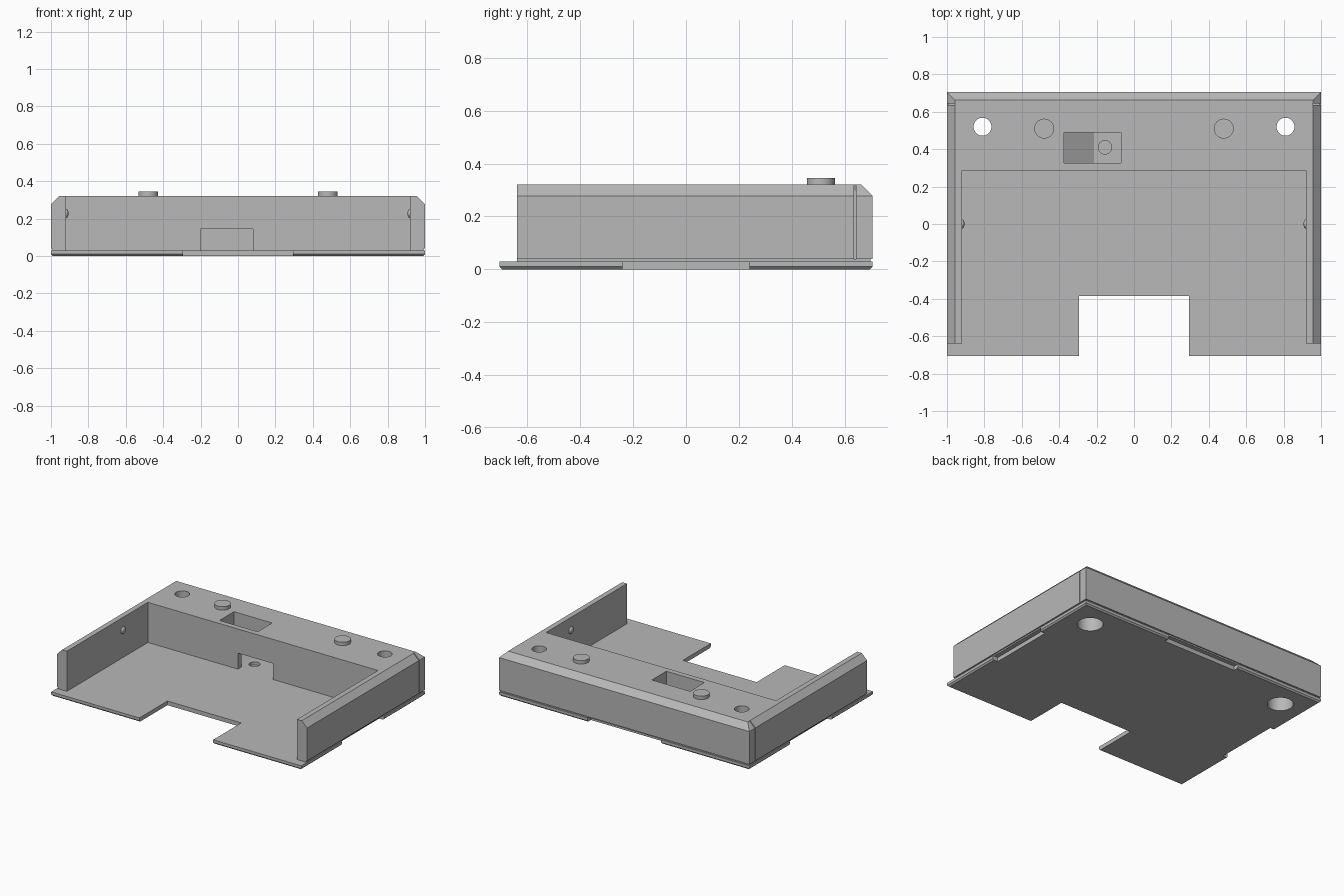
import bpy, bmesh, math
from mathutils import Matrix

old = bpy.data.objects.get("Cube")
if old:
    bpy.data.objects.remove(old)

HX, HY = 1.0, 0.705          # half width and half depth
FRONT, BLOCK = -0.64, 0.285  # front of side walls, front of rear block
TOP = 0.32

grey = bpy.data.materials.new("plain_grey")
grey.use_nodes = True
grey.diffuse_color = (0.48, 0.48, 0.48, 1)
grey.node_tree.nodes["Principled BSDF"].inputs["Base Color"].default_value = (0.48, 0.48, 0.48, 1)


def finish(name, bm):
    bmesh.ops.recalc_face_normals(bm, faces=bm.faces)
    me = bpy.data.meshes.new(name)
    bm.to_mesh(me)
    bm.free()
    me.materials.append(grey)
    ob = bpy.data.objects.new(name, me)
    bpy.context.collection.objects.link(ob)
    return ob


def prism(points, lo, hi, axis="z"):
    """Extrude an outline along z, or an x-z outline along y."""
    bm = bmesh.new()
    place = (lambda a, b: (a, b, lo)) if axis == "z" else (lambda a, b: (a, lo, b))
    face = bm.faces.new([bm.verts.new(place(a, b)) for a, b in points])
    ext = bmesh.ops.extrude_face_region(bm, geom=[face])
    verts = [v for v in ext["geom"] if isinstance(v, bmesh.types.BMVert)]
    move = (0, 0, hi - lo) if axis == "z" else (0, hi - lo, 0)
    bmesh.ops.translate(bm, verts=verts, vec=move)
    return bm


def box(x0, x1, y0, y1, z0, z1):
    return prism([(x0, y0), (x1, y0), (x1, y1), (x0, y1)], z0, z1)


def cylinder(x, y, r, z0, z1):
    bm = bmesh.new()
    bmesh.ops.create_cone(bm, cap_ends=True, segments=40, radius1=r, radius2=r,
                          depth=z1 - z0, matrix=Matrix.Translation((x, y, (z0 + z1) / 2)))
    return bm


def bevel_rim(bm, z, size):
    """Chamfer the edges at one height that lie on the outer sides."""
    def outer(e):
        a, b = (v.co for v in e.verts)
        if abs(a.z - z) > 1e-4 or abs(b.z - z) > 1e-4:
            return False
        on_x = abs(a.x - b.x) < 1e-4 and abs(abs(a.x) - HX) < 1e-4
        on_y = abs(a.y - b.y) < 1e-4 and abs(abs(a.y) - HY) < 1e-4
        return on_x or on_y
    bmesh.ops.bevel(bm, geom=[e for e in bm.edges if outer(e)], offset=size,
                    offset_type="OFFSET", segments=1, affect="EDGES")


def cut(ob, cutters):
    for bm in cutters:
        tool = finish("cutter", bm)
        tool.hide_render = True
        mod = ob.modifiers.new("cut", "BOOLEAN")
        mod.operation, mod.solver, mod.object = "DIFFERENCE", "EXACT", tool
        bpy.context.view_layer.objects.active = ob
        bpy.ops.object.modifier_apply(modifier=mod.name)
        bpy.data.objects.remove(tool)


def smooth(ob):
    ob.data.shade_smooth()
    ob.data.set_sharp_from_angle(angle=math.radians(30))


def u_shape(inset):
    x, wall = HX - inset, 0.92
    return [(-x, FRONT), (-wall, FRONT), (-wall, BLOCK), (wall, BLOCK), (wall, FRONT),
            (x, FRONT), (x, HY - inset), (-x, HY - inset)]


def screw_holes():
    for s in (-1, 1):
        yield cylinder(s * 0.81, 0.52, 0.048, -0.1, 0.5)
        yield cylinder(s * 0.81, 0.52, 0.085, -0.1, 0.2)


def cavity():
    # slot from above with a sloping floor, and the opening in the block front
    yield prism([(-0.375, 0.4), (-0.375, 0.14), (-0.2, 0.02), (-0.07, 0.02), (-0.07, 0.4)],
                0.325, 0.49, "y")
    yield box(-0.2, 0.08, 0.2, 0.49, 0.02, 0.145)


# Base plate: front cut-out, shallow recesses on the other three edges
d, sy, sx = 0.04, 0.24, 0.295
right_half = [(sx, -0.385), (sx, -HY), (HX, -HY), (HX, -sy), (HX - d, -sy), (HX - d, sy),
              (HX, sy), (HX, HY), (sx, HY), (sx, HY - d)]
bm = prism(right_half + [(-x, y) for x, y in reversed(right_half)], 0, 0.03)
bevel_rim(bm, 0, 0.01)
base = finish("base_plate", bm)
cut(base, list(screw_holes()) + [cylinder(-0.155, 0.41, 0.036, 0.008, 0.1)])
smooth(base)

# Slightly inset seam between plate and body
seam = finish("lower_seam", prism(u_shape(0.008), 0.03, 0.04))
cut(seam, list(screw_holes()) + list(cavity()))
smooth(seam)

# Main body: rear block with two side walls
bm = prism(u_shape(0), 0.04, TOP)
bevel_rim(bm, TOP, 0.042)
body = finish("body", bm)
slits = [box(min(s * 0.957, s * 1.1), max(s * 0.957, s * 1.1), 0.636, 0.643, 0, 0.5)
         for s in (-1, 1)]
cut(body, list(screw_holes()) + list(cavity()) + slits)
smooth(body)

# Round pegs on top and small bumps inside the side walls
for side, s in (("left", 1), ("right", -1)):
    smooth(finish(side + "_peg", cylinder(s * 0.48, 0.51, 0.053, TOP - 0.01, 0.345)))
    bm = bmesh.new()
    bmesh.ops.create_uvsphere(bm, u_segments=24, v_segments=12, radius=0.025,
                              matrix=Matrix.Translation((s * 0.92, 0, 0.228))
                              @ Matrix.Diagonal((0.55, 1, 1, 1)))
    smooth(finish(side + "_catch_bump", bm))
